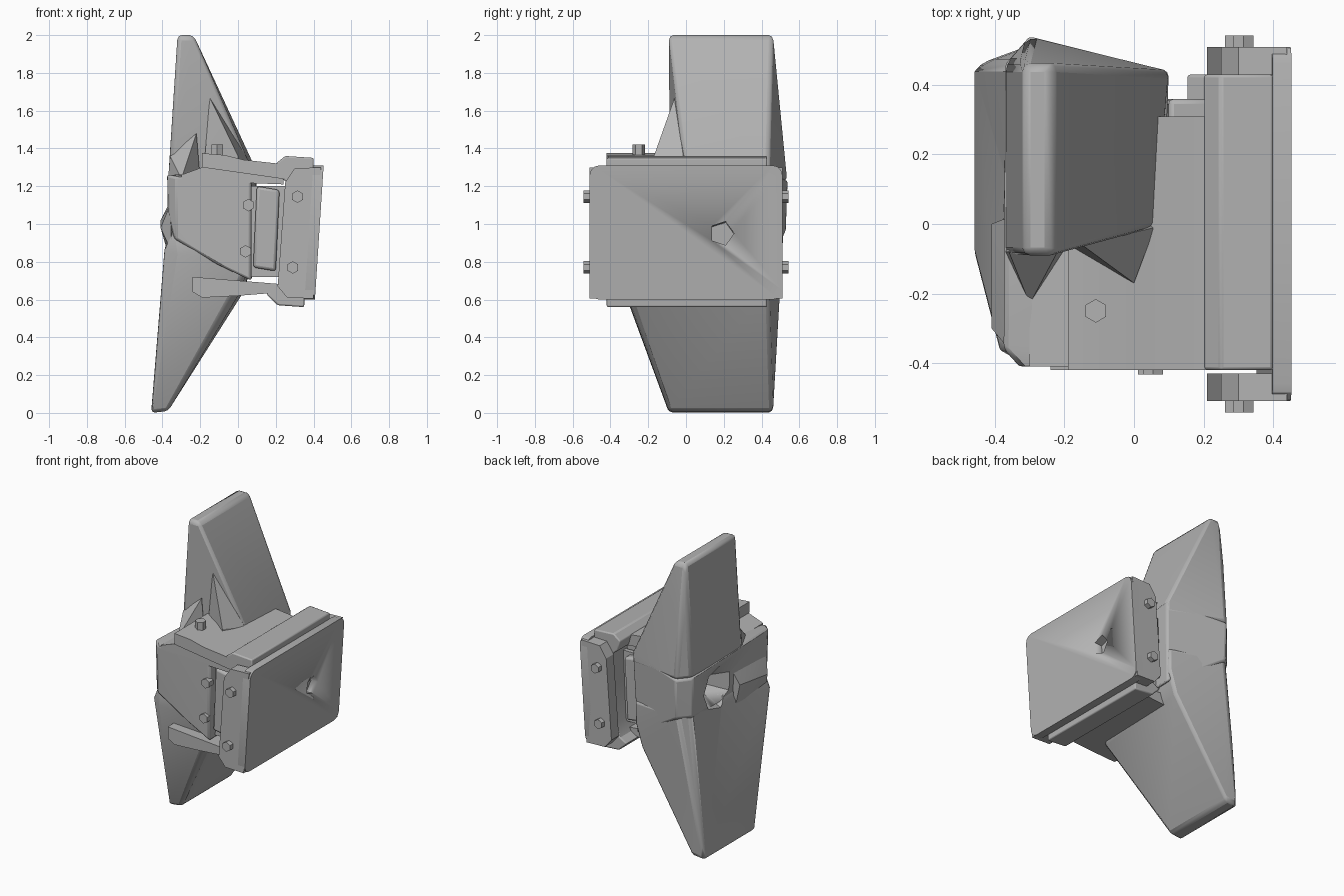
import bpy, bmesh, math
from mathutils import Vector, Matrix

old = bpy.data.objects.get("Cube")
if old:
    bpy.data.objects.remove(old, do_unlink=True)

steel = bpy.data.materials.new("plain grey")
GREY = (0.45, 0.45, 0.45, 1)
steel.use_nodes = True
steel.diffuse_color = GREY
steel.node_tree.nodes["Principled BSDF"].inputs["Base Color"].default_value = GREY


def finish(name, bm, bevel=0.0, cutters=()):
    bmesh.ops.recalc_face_normals(bm, faces=bm.faces)
    mesh = bpy.data.meshes.new(name)
    bm.to_mesh(mesh)
    bm.free()
    ob = bpy.data.objects.new(name, mesh)
    bpy.context.collection.objects.link(ob)
    mesh.materials.append(steel)
    if bevel:
        mod = ob.modifiers.new("soft edges", "BEVEL")
        mod.width, mod.segments = bevel, 2
        mod.angle_limit = math.radians(35)
    for c in cutters:
        mod = ob.modifiers.new("cut", "BOOLEAN")
        mod.object, mod.operation, mod.solver = c, "DIFFERENCE", "EXACT"
    bpy.ops.object.select_all(action="DESELECT")
    ob.select_set(True)
    bpy.context.view_layer.objects.active = ob
    bpy.ops.object.shade_smooth_by_angle(angle=math.radians(25))
    return ob


def hull(name, points, **kw):
    """Convex solid around a few corner points."""
    bm = bmesh.new()
    for p in points:
        bm.verts.new(p)
    res = bmesh.ops.convex_hull(bm, input=bm.verts)
    loose = [v for v in bm.verts if not v.link_faces]
    bmesh.ops.delete(bm, geom=loose, context="VERTS")
    bmesh.ops.dissolve_limit(bm, angle_limit=0.02, verts=bm.verts, edges=bm.edges)
    return finish(name, bm, **kw)


def prism(name, profile, y0, y1, **kw):
    """Side profile in x and z, extruded along y."""
    bm = bmesh.new()
    face = bm.faces.new([bm.verts.new((x, y0, z)) for x, z in profile])
    new = bmesh.ops.extrude_face_region(bm, geom=[face])["geom"]
    moved = [g for g in new if isinstance(g, bmesh.types.BMVert)]
    bmesh.ops.translate(bm, verts=moved, vec=(0, y1 - y0, 0))
    return finish(name, bm, **kw)


def rod(name, centre, axis, r1, r2, depth, sides=6, **kw):
    bm = bmesh.new()
    turn = Vector((0, 0, 1)).rotation_difference(Vector(axis)).to_matrix().to_4x4()
    bmesh.ops.create_cone(bm, cap_ends=True, segments=sides, radius1=r1, radius2=r2,
                          depth=depth, matrix=Matrix.Translation(centre) @ turn)
    return finish(name, bm, **kw)


def helper(ob):
    ob.hide_render = True
    ob.hide_viewport = True
    return ob


# Cutters for the socket in the outer side and the hole in the plate
socket = helper(rod("socket_cutter", (-0.36, 0.19, 1.06), (1, 0, 0), 0.21, 0.07, 0.24, 7))
hole = helper(rod("plate_hole_cutter", (0.42, 0.19, 0.95), (1, 0, 0.1), 0.065, 0.065, 0.22, 5))

# Upper and lower blades
hull("upper_blade", [
    (-0.32, -0.09, 2), (-0.235, -0.09, 2), (-0.32, 0.46, 2), (-0.235, 0.46, 2),
    (-0.37, -0.09, 1.22), (0.06, -0.01, 1.32), (0.1, 0.44, 1.28),
    (-0.3, 0.54, 1.23), (-0.37, 0.46, 1.23), (0.06, 0, 1.2), (0.1, 0.44, 1.2)],
    bevel=0.022)
hull("lower_blade", [
    (-0.46, -0.09, 0), (-0.37, -0.09, 0.01), (-0.46, 0.46, 0), (-0.37, 0.46, 0.01),
    (0.0, -0.28, 0.62), (0.03, 0.44, 0.64), (0.07, -0.38, 0.8), (0.08, 0.44, 0.8),
    (-0.39, -0.36, 0.86), (-0.32, -0.4, 0.84), (-0.36, 0.46, 0.98), (-0.3, 0.52, 0.98),
    (0.05, -0.38, 0.95), (0.08, 0.44, 0.95), (-0.34, -0.36, 0.98)],
    bevel=0.02, cutters=[socket])

# Hub between the blades
hull("hub", [
    (-0.375, -0.36, 1.26), (-0.33, -0.41, 1.25), (0.07, -0.41, 1.24), (0.07, -0.41, 0.7),
    (-0.37, -0.36, 1.08), (-0.33, -0.4, 0.92), (-0.1, -0.4, 0.78), (0.08, 0.42, 0.72),
    (0.1, 0.44, 1.28), (-0.3, 0.54, 1.23), (-0.37, 0.46, 1.23), (-0.3, 0.53, 0.96),
    (-0.37, 0.46, 0.96), (-0.34, -0.36, 0.92)], bevel=0.015, cutters=[socket])
hull("hub_ridge", [
    (-0.35, -0.37, 0.85), (-0.41, -0.3, 0.98), (-0.41, 0.0, 1.02), (-0.36, -0.36, 1.1),
    (-0.36, 0.02, 1.12), (-0.37, 0.0, 0.84), (-0.25, -0.2, 1)], cutters=[socket])

# Gussets bracing the upper blade
hull("inner_gusset", [(-0.15, -0.06, 1.67), (-0.18, -0.07, 1.3), (0, -0.17, 1.36),
                      (0.06, -0.01, 1.33), (0, -0.17, 1.25), (-0.1, 0.1, 1.4)])
hull("outer_gusset", [(-0.36, -0.08, 1.36), (-0.22, -0.08, 1.48), (-0.3, -0.23, 1.24),
                      (-0.3, 0.05, 1.4), (-0.2, -0.08, 1.24), (-0.37, -0.08, 1.24)])

# Clamp bracket: two flanges joined by an upright web
prism("top_flange", [(-0.19, 1.375), (-0.07, 1.365), (0.03, 1.34), (0.3, 1.31),
                     (0.3, 1.23), (-0.19, 1.3)], -0.42, 0.31)
prism("top_flange_liner", [(-0.3, 1.26), (-0.19, 1.3), (0.24, 1.24), (0.24, 1.21), (-0.3, 1.23)],
      -0.41, 0.3)
prism("bottom_flange", [(-0.24, 0.72), (-0.24, 0.64), (-0.19, 0.61), (0.0, 0.62), (0.25, 0.64),
                        (0.25, 0.68)], -0.42, 0.31)
prism("web", [(0.2, 1.32), (0.25, 1.36), (0.4, 1.35), (0.4, 1.3), (0.35, 0.56), (0.21, 0.57),
              (0.15, 0.63), (0.2, 0.66), (0.24, 0.74), (0.26, 1.22), (0.22, 1.25)],
      -0.42, 0.43, bevel=0.008)
prism("inner_slab", [(0.1, 1.2), (0.22, 1.18), (0.2, 0.75), (0.08, 0.77)], -0.39, 0.36, bevel=0.015)
prism("slab_spacer", [(0.05, 1.2), (0.26, 1.2), (0.24, 0.72), (0.05, 0.72)], -0.35, 0.31)

# Mounting plate, with a rounded outline
edge = []
for cy, cz, start in ((0.46, 1.26, 0), (-0.46, 1.26, 90), (-0.46, 0.65, 180), (0.46, 0.65, 270)):
    for step in range(4):
        a = math.radians(start + step * 30)
        edge.append((cy + 0.05 * math.cos(a), cz + 0.05 * math.sin(a)))
lean = lambda z: 0.065 * (z - 0.95)
hull("mounting_plate", [(x + lean(z), y, z) for x in (0.375, 0.43) for y, z in edge],
     cutters=[hole])

# Side cheeks and their bolts, mirrored front to back
cheek = [(0.25, 1.22), (0.3, 1.295), (0.44, 1.3), (0.4, 0.605), (0.26, 0.61), (0.21, 0.67)]
for side, tag in ((-1, "front"), (1, "back")):
    prism(tag + "_cheek", cheek, side * 0.43, side * 0.51)
    for x, z, tier in ((0.315, 1.145, "upper"), (0.29, 0.77, "lower")):
        rod(f"{tag}_{tier}_bolt", (x, side * 0.515, z), (0, 1, 0), 0.033, 0.033, 0.055)

# Bolts on the hub and on top of the bracket
for z, x, tier in ((1.1, 0.055, "upper"), (0.855, 0.04, "lower")):
    rod(f"hub_{tier}_bolt", (x, -0.41, z), (0, 1, 0), 0.033, 0.033, 0.045)
rod("top_bolt", (-0.11, -0.25, 1.385), (0, 0, 1), 0.034, 0.034, 0.07)
